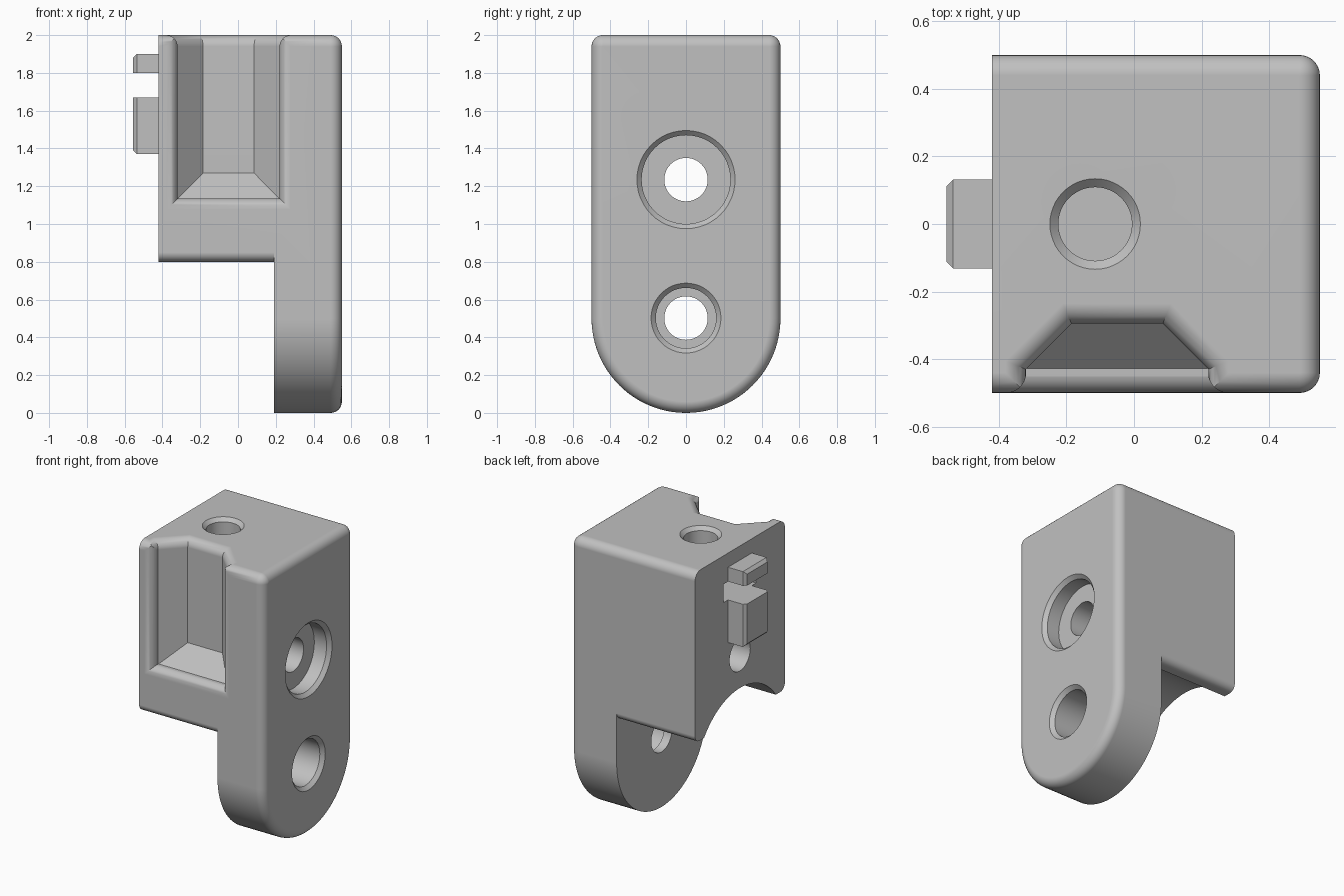
import bpy, bmesh
from math import sin, cos, pi, radians, sqrt

cube = bpy.data.objects.get("Cube")
if cube:
    bpy.data.objects.remove(cube, do_unlink=True)

GREY = (0.53, 0.53, 0.53, 1)
mat = bpy.data.materials.new("light grey")
mat.use_nodes = True
mat.diffuse_color = GREY
mat.node_tree.nodes["Principled BSDF"].inputs["Base Color"].default_value = GREY

R = 0.06       # edge rounding
STEPS = 7      # segments in each rounding
LEFT, RIGHT, PLATE = -0.42, 0.55, 0.19


def loft(name, rings):
    """Closed solid through rings that share a point count."""
    bm = bmesh.new()
    loops = [[bm.verts.new(p) for p in ring] for ring in rings]
    n = len(loops[0])
    for a, b in zip(loops, loops[1:]):
        for i in range(n):
            j = (i + 1) % n
            bm.faces.new((a[i], a[j], b[j], b[i]))
    bm.faces.new(loops[0])
    bm.faces.new(loops[-1])
    bmesh.ops.recalc_face_normals(bm, faces=bm.faces)
    mesh = bpy.data.meshes.new(name)
    bm.to_mesh(mesh)
    bm.free()
    ob = bpy.data.objects.new(name, mesh)
    bpy.context.collection.objects.link(ob)
    return ob


def arc(cy, cz, r, start, end, steps):
    angles = [radians(start + (end - start) * i / steps) for i in range(steps + 1)]
    return [(cy + r * cos(a), cz + r * sin(a)) for a in angles]


def fillet():
    """(advance, widening) pairs along a quarter round."""
    angles = [pi / 2 * i / STEPS for i in range(STEPS + 1)]
    return [(R * sin(a), R * (1 - cos(a))) for a in angles]


def bore(name, steps, z):
    """Stepped round cutter along x."""
    return loft(name, [[(x, y, h) for y, h in arc(0, z, r, 0, 352.5, 47)]
                       for x, r in steps])


def cut(ob, cutter):
    mod = ob.modifiers.new("cut", 'BOOLEAN')
    mod.operation = 'DIFFERENCE'
    mod.solver = 'EXACT'
    mod.object = cutter
    bpy.context.view_layer.update()
    deps = bpy.context.evaluated_depsgraph_get()
    mesh = bpy.data.meshes.new_from_object(ob.evaluated_get(deps))
    ob.modifiers.clear()
    ob.data = mesh
    bpy.data.objects.remove(cutter, do_unlink=True)


def finish(ob):
    ob.data.materials.clear()
    ob.data.materials.append(mat)
    bpy.ops.object.select_all(action='DESELECT')
    ob.select_set(True)
    bpy.context.view_layer.objects.active = ob
    bpy.ops.object.shade_smooth_by_angle(angle=radians(28))
    mod = ob.modifiers.new("even shading", 'WEIGHTED_NORMAL')
    mod.keep_sharp = True


# Bracket body: tongue outline extruded along x, right rim rounded
def outline(x, inset):
    corner = max(R - inset, 0.001)
    pts = arc(0, 0.5, 0.5 - inset, 180, 360, 48)
    pts += arc(0.5 - R, 2 - R, corner, 0, 90, STEPS)
    pts += arc(R - 0.5, 2 - R, corner, 90, 180, STEPS)
    return [(x, y, z) for y, z in pts]


body = loft("bracket_body", [outline(LEFT, 0)] +
            [outline(RIGHT - R + d, o) for d, o in fillet()])

# Space below the block: rounded feet and an arch
f = 0.05
foot = arc(-0.5 + f, 0.8 + f, f, 180, 270, STEPS)
half = [(-0.7, -0.2), (-0.7, 0.8 + f)] + foot + arc(0, 0.5, 0.5, 143.13, 90, 16)
under = half + [(-y, z) for y, z in reversed(half[:-1])]
cut(body, loft("under_cutter", [[(x, y, z) for y, z in under] for x in (-0.7, PLATE)]))

# Front notch: splayed walls, sloped floor, rounded top edge
X0, X1, LIP, SILL, DEPTH = -0.32, 0.22, -0.43, 1.135, 0.135


def notch(z, t, o):
    k = sqrt(2) - 1
    side = [(-o, -0.7), (-o, LIP + k * o), (t - k * o, LIP + t + o)]
    return ([(X0 + dx, y, z) for dx, y in side] +
            [(X1 - dx, y, z) for dx, y in reversed(side)])


rings = [notch(SILL, 0.002, 0), notch(SILL + DEPTH, DEPTH, 0)]
rings += [notch(2 - R + d, DEPTH, o) for d, o in fillet()]
rings.append(notch(2.1, DEPTH, R))
cut(body, loft("notch_cutter", rings))


# Rounded lip around the notch opening
def opening(y, o):
    a, b, low = X0 - o, X1 + o, SILL - o
    return [(a, y, low), (b, y, low), (b, y, 2.2), (a, y, 2.2)]


rings = [opening(-0.5 + R - d, o - 0.001) for d, o in fillet()]
cut(body, loft("lip_cutter", rings + [opening(-0.6, R)]))

# Cross holes with counterbores and chamfered rims
cut(body, bore("upper_hole_cutter", [(-0.7, 0.115), (0.43, 0.115), (0.43, 0.235),
                                     (0.525, 0.235), (0.55, 0.26), (0.7, 0.26)], 1.235))
cut(body, bore("lower_hole_cutter", [(0.1, 0.115), (0.25, 0.115), (0.25, 0.16),
                                     (0.525, 0.16), (0.55, 0.185), (0.7, 0.185)], 0.502))

# Side slot with a hexagonal end
HOLE_X = -0.115
slot = [(-0.7, -0.18), (HOLE_X + 0.104, -0.18), (HOLE_X + 0.208, 0),
        (HOLE_X + 0.104, 0.18), (-0.7, 0.18)]
cut(body, loft("slot_cutter", [[(x, y, z) for x, y in slot] for z in (1.67, 1.8)]))

# Vertical hole in the top
steps = [(1.45, 0.109), (1.975, 0.109), (2, 0.134), (2.1, 0.134)]
cut(body, loft("top_hole_cutter", [[(x, y, z) for x, y in arc(HOLE_X, 0, r, 0, 352.5, 47)]
                                   for z, r in steps]))
finish(body)


# Locating pegs on the left face, ends chamfered away from the slot
def peg(name, low, high, low_cut, high_cut):
    def ring(x, c):
        w, a, b = 0.132 - c, low + c * low_cut, high - c * high_cut
        return [(x, -w, a), (x, w, a), (x, w, b), (x, -w, b)]
    finish(loft(name, [ring(LEFT, 0), ring(-0.535, 0), ring(-0.555, 0.02)]))


peg("upper_peg", 1.8, 1.9, 0, 1)
peg("lower_peg", 1.37, 1.67, 1, 0)
